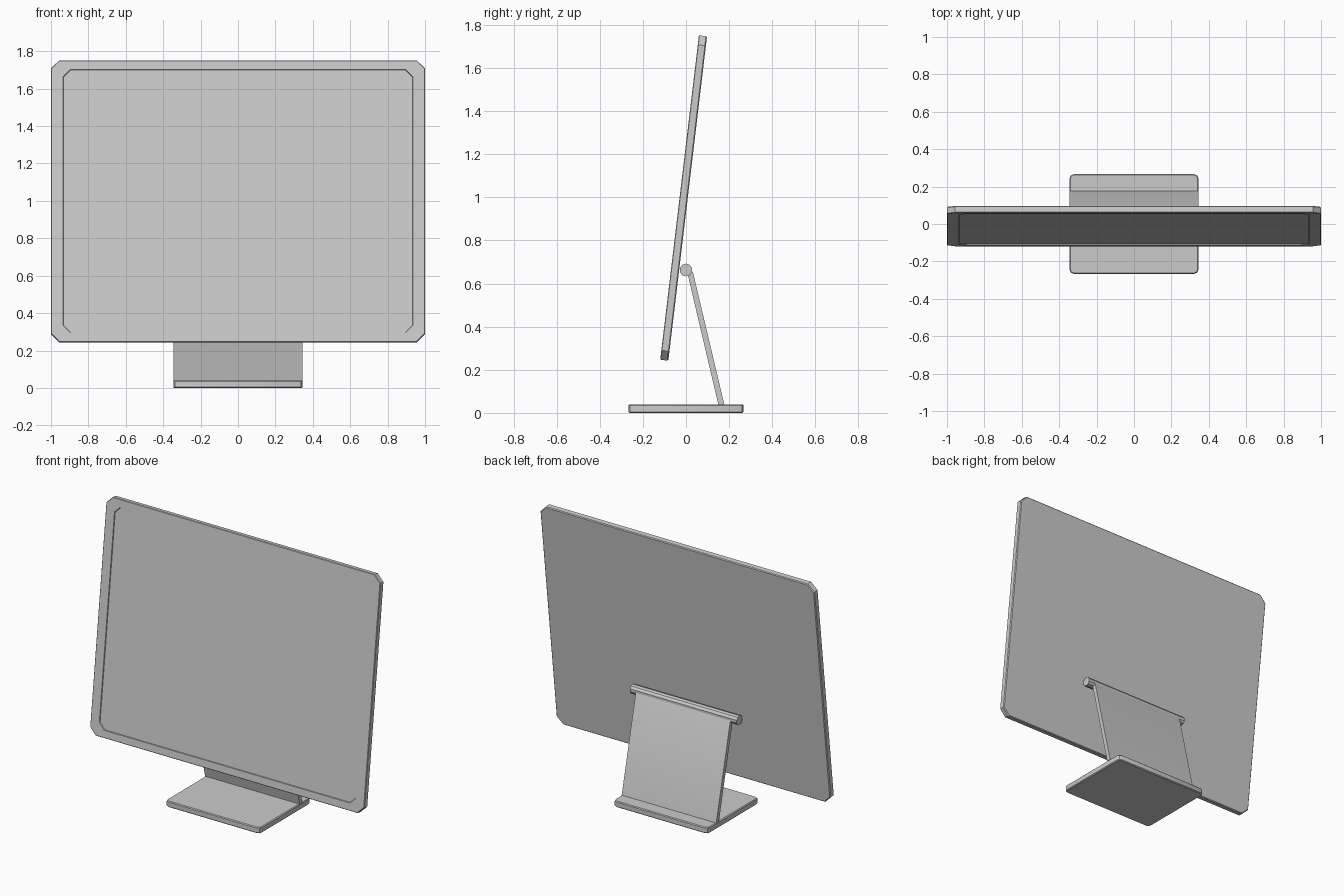
import bpy, bmesh, math

if "Cube" in bpy.data.objects:
    bpy.data.objects.remove(bpy.data.objects["Cube"])

TILT = math.radians(-6.8)


def finish(name, bm):
    bmesh.ops.recalc_face_normals(bm, faces=bm.faces)
    me = bpy.data.meshes.new(name)
    bm.to_mesh(me)
    bm.free()
    ob = bpy.data.objects.new(name, me)
    bpy.context.collection.objects.link(ob)
    bpy.ops.object.select_all(action='DESELECT')
    bpy.context.view_layer.objects.active = ob
    ob.select_set(True)
    bpy.ops.object.shade_smooth_by_angle(angle=math.radians(30))
    return ob


def outline(w, h, c, steps=1):
    """Rectangle of half size w, h with corners cut (steps=1) or rounded."""
    pts = []
    for k, (sx, sy) in enumerate(((1, 1), (-1, 1), (-1, -1), (1, -1))):
        for i in range(steps + 1):
            a = math.pi / 2 * (k + i / steps)
            pts.append((sx * (w - c) + c * math.cos(a), sy * (h - c) + c * math.sin(a)))
    return pts


def loft(name, rings):
    """Join rings of 3D points in order and cap both ends."""
    bm = bmesh.new()
    loops = [[bm.verts.new(p) for p in r] for r in rings]
    n = len(loops[0])
    for a, b in zip(loops, loops[1:]):
        for i in range(n):
            j = (i + 1) % n
            bm.faces.new((a[i], a[j], b[j], b[i]))
    bm.faces.new(loops[0])
    bm.faces.new(loops[-1])
    return finish(name, bm)


# Display panel: thin slab with cut corners and a shallow recessed screen
H = 0.758
layers = [(0.995, H - 0.005, 0.042, 0.019), (1.0, H, 0.044, 0.014),
          (1.0, H, 0.044, -0.016), (0.997, H - 0.003, 0.043, -0.019),
          (0.936, 0.709, 0.04, -0.019), (0.934, 0.707, 0.04, -0.013)]
panel = loft("display_panel",
             [[(x, y, z) for x, z in outline(w, h, c)] for w, h, c, y in layers])
panel.location = (0, -0.011, 0.997)
panel.rotation_euler.x = TILT

# Base plate with rounded corners and softened edges
layers = [(0.34, 0.262, 0.02, 0.0), (0.345, 0.267, 0.024, 0.005),
          (0.345, 0.267, 0.024, 0.035), (0.34, 0.262, 0.02, 0.04)]
loft("base_plate", [[(x, y, z) for x, y in outline(w, h, c, 2)] for w, h, c, z in layers])

# Leaning support plate, side profile swept across x
profile = [(0.15, 0.038), (0.178, 0.038), (0.033, 0.65), (0.02, 0.672), (0.004, 0.66)]
loft("support_plate", [[(x, y, z) for y, z in profile] for x in (-0.345, 0.345)])

# Hinge bar
circle = [(0.03 * math.cos(math.tau * (i + 0.5) / 10), 0.663 + 0.03 * math.sin(math.tau * (i + 0.5) / 10))
          for i in range(10)]
loft("hinge_bar", [[(x, y, z) for y, z in circle] for x in (-0.39, 0.39)])
